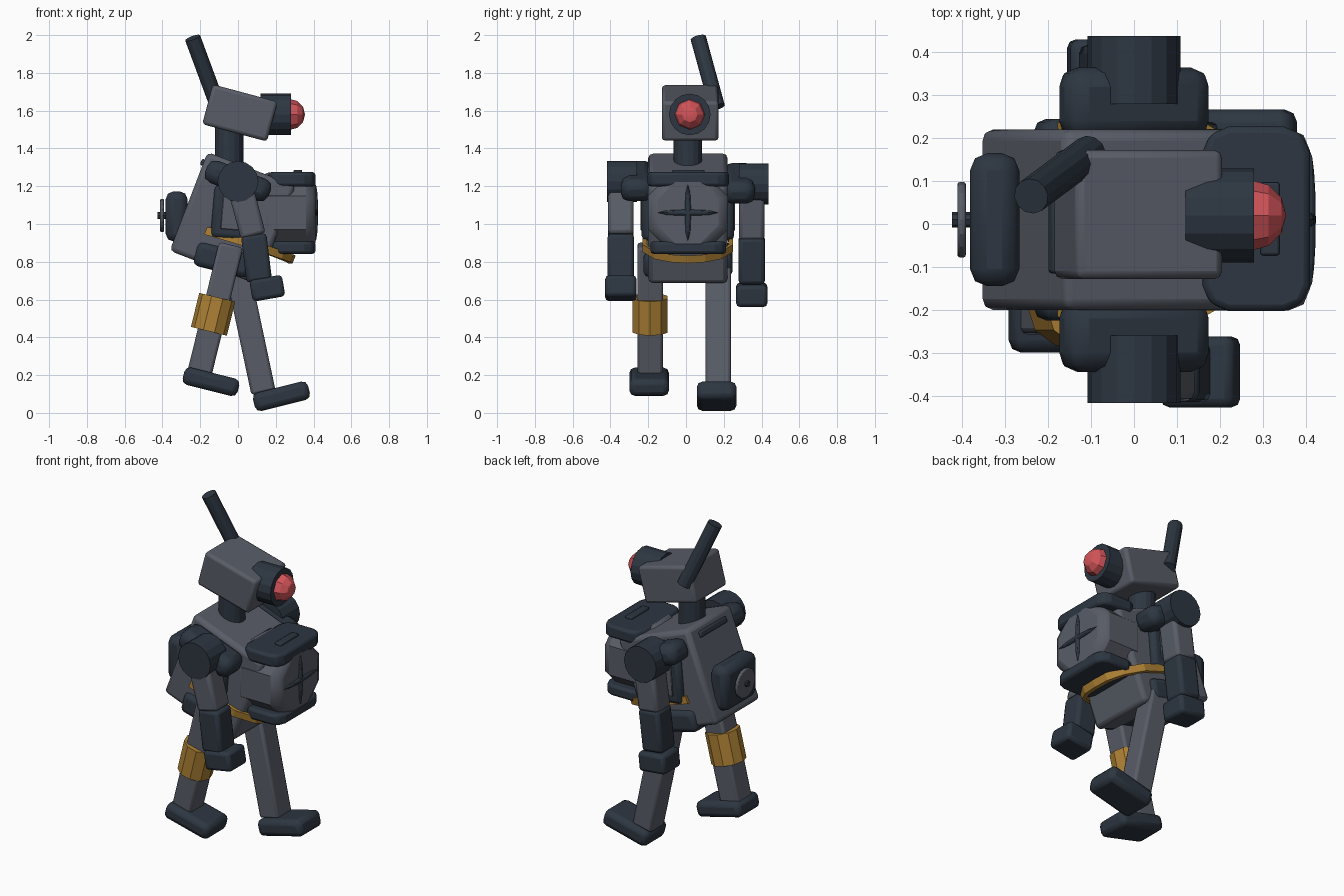
import bpy, math
from mathutils import Vector

if "Cube" in bpy.data.objects:
    bpy.data.objects.remove(bpy.data.objects["Cube"])

def mat(name, rgb):
    m = bpy.data.materials.new(name)
    m.diffuse_color = (*rgb, 1)
    m.use_nodes = True
    m.node_tree.nodes["Principled BSDF"].inputs["Base Color"].default_value = m.diffuse_color
    return m

GREY = mat("steel grey", (0.098, 0.108, 0.135))
DARK = mat("dark slate", (0.026, 0.037, 0.053))
GOLD = mat("ochre", (0.42, 0.22, 0.035))
RED = mat("eye red", (0.65, 0.09, 0.1))

def finish(o, name, m, bevel=0, seg=2):
    o.name = name
    o.data.materials.append(m)
    if bevel:
        b = o.modifiers.new("Bevel", 'BEVEL')
        b.width, b.segments, b.limit_method = bevel, seg, 'ANGLE'
        b.angle_limit = math.radians(50)
    bpy.ops.object.shade_smooth_by_angle(angle=math.radians(20))
    return o

def box(name, m, loc, size, tilt=0, bevel=0.02, seg=2):
    bpy.ops.mesh.primitive_cube_add(size=1, location=loc, rotation=(0, math.radians(tilt), 0))
    o = bpy.context.object
    o.scale = size
    bpy.ops.object.transform_apply(location=False, rotation=False, scale=True)
    return finish(o, name, m, bevel, seg)

def rod(name, m, a, b, r, sides=16, bevel=0):
    a, b = Vector(a), Vector(b)
    bpy.ops.mesh.primitive_cylinder_add(vertices=sides, radius=r, depth=(b - a).length,
                                        location=(a + b) / 2)
    o = bpy.context.object
    o.rotation_euler = (b - a).to_track_quat('Z', 'Y').to_euler()
    return finish(o, name, m, bevel)

def ball(name, m, loc, size, seg=8, rings=6):
    bpy.ops.mesh.primitive_uv_sphere_add(segments=seg, ring_count=rings, radius=1, location=loc,
                                         rotation=(0, math.pi / 2, 0))
    o = bpy.context.object
    o.scale = size
    return finish(o, name, m)

# torso, leaning forward; helper places points in its tilted frame
LEAN = 21
TC = Vector((-0.028, 0.01, 1.03))
def on_torso(u, y, w):
    c, s = math.cos(math.radians(LEAN)), math.sin(math.radians(LEAN))
    return TC + Vector((u * c + w * s, y, -u * s + w * c))

box("torso", GREY, TC, (0.50, 0.42, 0.56), LEAN, 0.025)
box("back_vent", DARK, on_torso(-0.252, 0, 0.22), (0.025, 0.25, 0.035), LEAN, 0.008)
box("pelvis", DARK, (-0.08, 0.01, 0.81), (0.30, 0.47, 0.13), 14, 0.03)

# neck, head, eye and antenna
rod("neck", DARK, (-0.047, 0.01, 1.28), (-0.047, 0.01, 1.54), 0.075)
box("head", GREY, (0.01, 0.022, 1.588), (0.355, 0.30, 0.218), 15, 0.018)
rod("eye_housing", DARK, (0.12, 0.02, 1.58), (0.28, 0.02, 1.58), 0.11, 16)
ball("eye", RED, (0.273, 0.02, 1.58), (0.082, 0.082, 0.082))
rod("antenna", DARK, (-0.24, 0.065, 1.985), (-0.105, 0.165, 1.62), 0.042, 12)

# chest drum with caps and cross-shaped grille
bpy.ops.mesh.primitive_cylinder_add(vertices=8, radius=0.224, depth=0.30, location=(0.26, 0.01, 1.06),
                                    rotation=(0, math.pi / 2, 0))
drum = bpy.context.object
for v in drum.data.vertices:
    a = math.atan2(v.co.y, v.co.x) + math.pi / 8
    v.co.x, v.co.y = 0.212 * math.cos(a) / 0.924, 0.212 * math.sin(a) / 0.924
finish(drum, "chest_drum", GREY, 0.05, 2)
for name, z, w, h in (("chest_cap_top", 1.237, 0.43, 0.075), ("chest_cap_bottom", 0.875, 0.40, 0.065)):
    cap = box(name, DARK, (0.285, 0.012, z), (0.25, w, h), 0, 0)
    cap.data.materials.clear()
    cap.data.materials.append(DARK)
    # clipped corners on the front, then a soft edge
    cap.modifiers.clear()
    bw = cap.data.attributes.new("bevel_weight_edge", 'FLOAT', 'EDGE')
    for e in cap.data.edges:
        a, b = (cap.data.vertices[i].co for i in e.vertices)
        bw.data[e.index].value = 1.0 if abs(a.z - b.z) > 0.01 else 0.0
    c = cap.modifiers.new("Corners", 'BEVEL')
    c.limit_method, c.width, c.segments = 'WEIGHT', 0.06, 2
    s = cap.modifiers.new("Soft", 'BEVEL')
    s.width, s.segments, s.limit_method = 0.015, 2, 'ANGLE'
box("chest_cap_handle", DARK, (0.317, 0.012, 1.277), (0.045, 0.17, 0.02), 0, 0.006)
ball("grille_vertical", DARK, (0.41, 0.01, 1.06), (0.15, 0.017, 0.014), 8, 8)
ball("grille_horizontal", DARK, (0.41, 0.01, 1.06), (0.017, 0.16, 0.014), 8, 8)
bpy.context.object.rotation_euler = (0, math.pi / 2, 0)

# backpack hatch with a small wheel
box("back_hatch", DARK, (-0.325, 0.01, 1.04), (0.115, 0.31, 0.265), 0, 0.04)
rod("back_wheel", GREY, (-0.412, 0.01, 1.045), (-0.392, 0.01, 1.045), 0.088, 16, 0.006)
rod("back_wheel_knob", DARK, (-0.425, 0.01, 1.045), (-0.37, 0.01, 1.045), 0.018, 8)

# belt sagging around the front
path = [(-0.17, 0.215, 0.965), (0.0, 0.228, 0.915), (0.13, 0.228, 0.872), (0.23, 0.17, 0.835),
        (0.275, 0.09, 0.818)]
pts = [(x, 0.01 - y, z) for x, y, z in path] + [(0.285, 0.01, 0.812)] + \
      [(x, 0.01 + y, z) for x, y, z in reversed(path)]
verts, faces = [], []
for i, p in enumerate(pts):
    p = Vector(p)
    t = Vector(pts[min(i + 1, len(pts) - 1)]) - Vector(pts[max(i - 1, 0)])
    n = Vector((t.y, -t.x, 0)).normalized() * 0.012
    up = Vector((0.008, 0, 0.02))
    verts += [p - n - up, p + n - up, p + n + up, p - n + up]
    if i:
        k = 4 * i
        faces += [(k - 4 + j, k - 4 + (j + 1) % 4, k + (j + 1) % 4, k + j) for j in range(4)]
faces += [(3, 2, 1, 0), tuple(range(len(verts) - 4, len(verts)))]
me = bpy.data.meshes.new("belt")
me.from_pydata(verts, [], faces)
belt = bpy.data.objects.new("belt", me)
bpy.context.collection.objects.link(belt)
me.materials.append(GOLD)

# shoulders and side panels on both sides
for side, s in (("right", -1), ("left", 1)):
    y = lambda d: 0.01 + s * d
    z = 1.225 if s < 0 else 1.212
    rod(side + "_shoulder_joint", DARK, (0, y(0.27), z), (0, y(0.428), z), 0.108)
    box(side + "_shoulder_mount", DARK, (0, y(0.27), z + 0.003), (0.36, 0.17, 0.125), LEAN, 0.045)
    box(side + "_side_panel", DARK, (-0.03, y(0.215), 1.06), (0.21, 0.06, 0.28), 5, 0.025)
    box(side + "_side_panel_inset", GREY, (-0.03, y(0.245), 1.06), (0.11, 0.01, 0.18), 5, 0.003, 1)

# arms: near one swings forward, far one swings back
for side, y, parts in (
        ("right", -0.345, ((0.045, 1.07, -15), (0.098, 0.82, -7), (0.155, 0.66, -10))),
        ("left", 0.348, ((-0.015, 1.06, 8), (-0.048, 0.81, 7), (-0.065, 0.625, 6)))):
    for (x, z, t), name, m, size in zip(parts, ("upper_arm", "forearm", "hand"), (GREY, DARK, DARK),
                                        ((0.135, 0.135, 0.28), (0.135, 0.14, 0.25), (0.175, 0.165, 0.115))):
        box(side + "_" + name, m, (x, y, z), size, t, 0.02)

# legs and feet in mid-stride
box("right_leg", GREY, (-0.125, -0.19, 0.53), (0.13, 0.135, 0.74), 13.8, 0.015)
box("left_leg", GREY, (0.062, 0.17, 0.45), (0.13, 0.135, 0.70), -12, 0.015)
box("right_foot", DARK, (-0.143, -0.195, 0.165), (0.30, 0.21, 0.095), 14, 0.03)
box("left_foot", DARK, (0.23, 0.162, 0.088), (0.30, 0.21, 0.10), -14, 0.03)
c, d = Vector((-0.132, -0.19, 0.522)), Vector((0.022, 0, 0.09))
rod("knee_band", GOLD, c - d, c + d, 0.098, 10)
